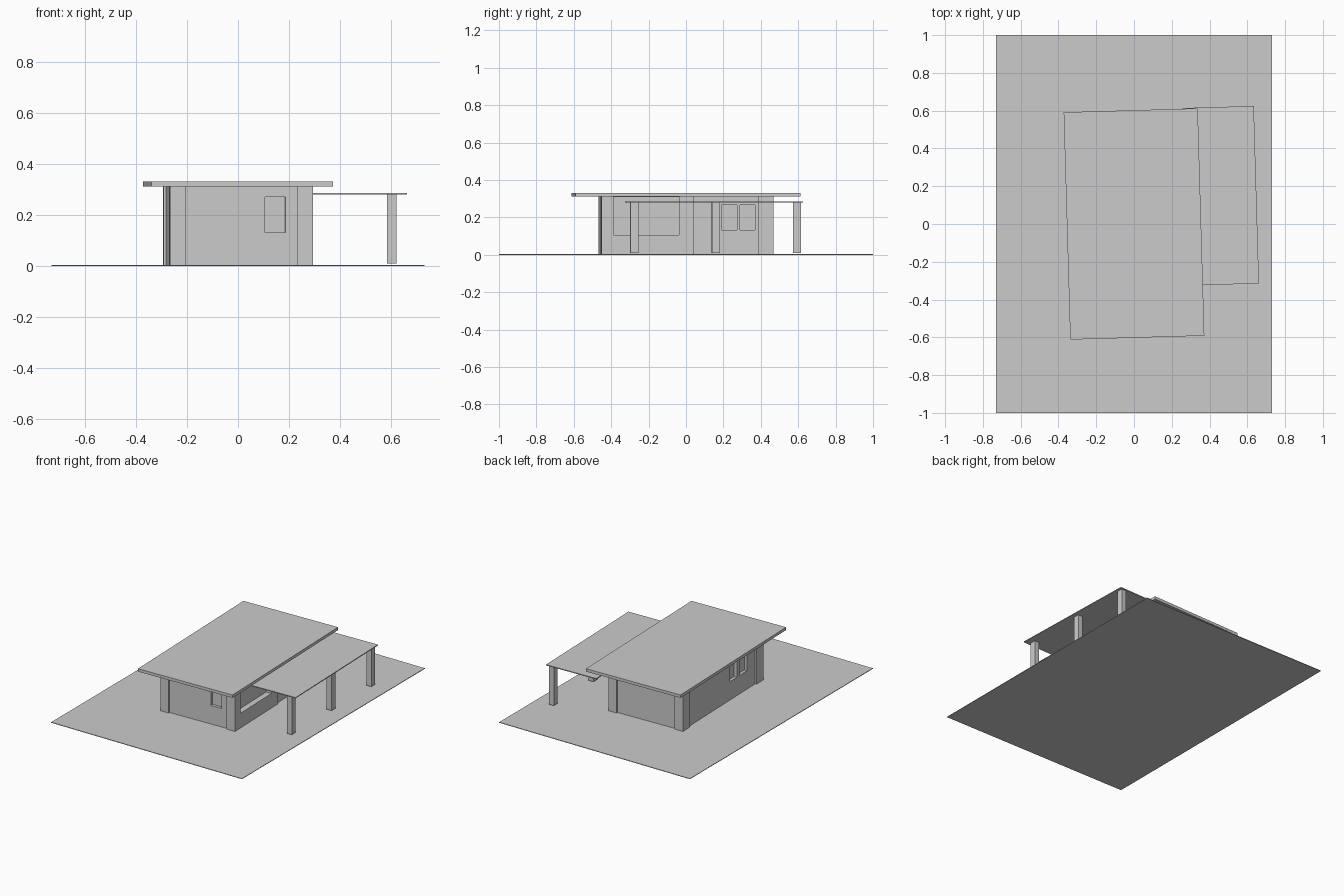
import bpy, bmesh, math
from mathutils import Matrix

if "Cube" in bpy.data.objects:
    bpy.data.objects.remove(bpy.data.objects["Cube"])

TURN = Matrix.Rotation(math.radians(1.66), 4, 'Z')  # house sits slightly turned on its plot


def boxes(name, spans, turn=True):
    """One object made of boxes given as (x0, x1, y0, y1, z0, z1)."""
    bm = bmesh.new()
    for x0, x1, y0, y1, z0, z1 in spans:
        place = Matrix.Translation(((x0 + x1) / 2, (y0 + y1) / 2, (z0 + z1) / 2))
        size = Matrix.Diagonal((x1 - x0, y1 - y0, z1 - z0, 1))
        bmesh.ops.create_cube(bm, size=1, matrix=place @ size)
    mesh = bpy.data.meshes.new(name)
    bm.to_mesh(mesh)
    bm.free()
    ob = bpy.data.objects.new(name, mesh)
    bpy.context.collection.objects.link(ob)
    if turn:
        ob.matrix_world = TURN
    return ob


HX, HY, TOP = 0.28, 0.46, 0.312   # outer half sizes and wall height
INSET = 0.01                      # walls sit back from the piers

# Plot
boxes("ground_slab", [(-0.73, 0.73, -1, 1, 0, 0.004)], turn=False)

# Wall block, with window recesses cut into it
walls = boxes("walls", [(-HX + INSET, HX - INSET, -HY + INSET, HY - INSET, 0.002, TOP)])
cuts = [(0.092, 0.172, -HY - 0.02, -HY + 0.03, 0.132, 0.27),     # front window
        (HX - 0.04, HX + 0.02, -0.397, -0.045, 0.105, 0.309)]    # large side opening
for a, b in ((0.183, 0.265), (0.28, 0.362)):                     # right windows
    cuts.append((HX - 0.03, HX + 0.02, a, b, 0.132, 0.267))
for a, b in ((-0.17, -0.085), (-0.285, -0.2)):                   # left windows
    cuts.append((-HX - 0.02, -HX + 0.03, a, b, 0.132, 0.267))
cutter = boxes("window_cutter", cuts)
cutter.hide_render = True
cutter.display_type = 'WIRE'
mod = walls.modifiers.new("windows", 'BOOLEAN')
mod.operation = 'DIFFERENCE'
mod.solver = 'EXACT'
mod.object = cutter

# Corner piers
for sx, side in ((-1, "left"), (1, "right")):
    for sy, end in ((-1, "front"), (1, "back")):
        xs = sorted((sx * HX, sx * (HX - 0.062)))
        ys = sorted((sy * HY, sy * (HY - (0.063 if (sx, sy) == (1, -1) else 0.082))))
        boxes(f"{end}_{side}_pier", [(*xs, *ys, 0.002, TOP)])

# Middle pier and low wall under the large opening
boxes("middle_pier", [(HX - 0.04, HX, -0.045, 0.032, 0.002, TOP)])
boxes("low_wall", [(HX - 0.04, HX, -0.397, -0.045, 0.002, 0.105)])

# Flat roof
boxes("roof", [(-0.355, 0.355, -0.602, 0.602, 0.311, 0.331)])

# Canopy and its posts
boxes("canopy", [(HX - 0.005, 0.652, -0.334, 0.606, 0.279, 0.285)])
for i, y in enumerate((-0.277, 0.159, 0.593)):
    post = boxes(f"canopy_post_{i + 1}", [(-0.0185, 0.0185, -0.0215, 0.0215, 0.01, 0.281)])
    post.matrix_world = Matrix.Translation((0.601, y, 0)) @ TURN
